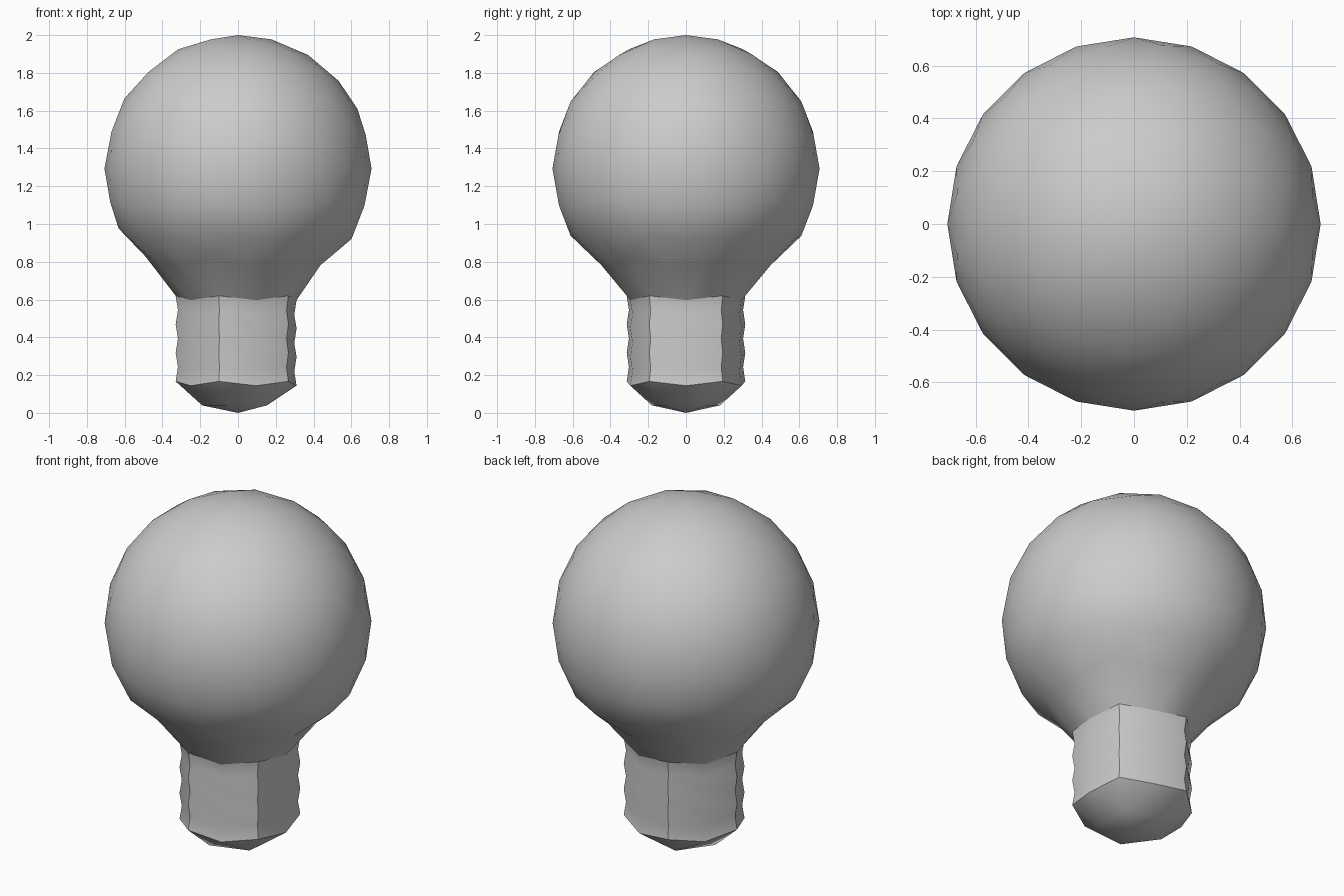
import bpy, bmesh
from math import cos, sin, radians, pi

if "Cube" in bpy.data.objects:
    bpy.data.objects.remove(bpy.data.objects["Cube"])

RADIUS = 0.707
CENTRE = 2 - RADIUS
RIDGES = 3                      # thread ridges on the base

grey = bpy.data.materials.new("plain grey")
grey.use_nodes = True
grey.diffuse_color = (0.6, 0.6, 0.6, 1)
grey.node_tree.nodes["Principled BSDF"].inputs["Base Color"].default_value = (0.6, 0.6, 0.6, 1)


def finish(bm, name):
    bmesh.ops.recalc_face_normals(bm, faces=bm.faces)
    mesh = bpy.data.meshes.new(name)
    bm.to_mesh(mesh)
    bm.free()
    mesh.materials.append(grey)
    obj = bpy.data.objects.new(name, mesh)
    bpy.context.collection.objects.link(obj)
    bpy.ops.object.select_all(action="DESELECT")
    obj.select_set(True)
    bpy.context.view_layer.objects.active = obj
    bpy.ops.object.shade_smooth_by_angle(angle=radians(30))


def neck_z(corner):
    return 0.62 if corner else 0.597


def neck_radius(corner):
    return 0.33 if corner else 0.31


# Glass bulb: a sphere whose underside is drawn down into an open neck
bm = bmesh.new()
bmesh.ops.create_icosphere(bm, subdivisions=3, radius=RADIUS)
pole = min(bm.verts, key=lambda v: v.co.z)
rings, seen = [[pole]], {pole}
for step in range(3):
    ring = {e.other_vert(v) for v in rings[-1] for e in v.link_edges} - seen
    seen |= ring
    rings.append(list(ring))
for v in bm.verts:
    v.co.z += CENTRE
for v in rings[3]:
    v.co.x *= 0.92
    v.co.y *= 0.92
for v in rings[2]:
    flat = v.co.xy
    corner = flat.length > 0.48 * RADIUS
    flat = flat.normalized() * neck_radius(corner)
    v.co = (flat.x, flat.y, neck_z(corner))
bmesh.ops.delete(bm, geom=rings[0] + rings[1], context="VERTS")
finish(bm, "glass_bulb")

# Screw base: ten-sided ridged sleeve, with sharper corners on every other side
bm = bmesh.new()
loops = []
for level in range(2 * RIDGES + 1):
    loop = []
    for i in range(10):
        corner = i % 2 == 1
        angle = i * pi / 5
        r = neck_radius(corner) - (0.012 if level % 2 else 0)
        z = neck_z(corner) - 0.453 * level / (2 * RIDGES)
        loop.append(bm.verts.new((r * cos(angle), r * sin(angle), z)))
    loops.append(loop)
for upper, lower in zip(loops, loops[1:]):
    for i in range(10):
        j = (i + 1) % 10
        bm.faces.new((upper[i], upper[j], lower[j], lower[i]))

# Faceted contact cap closing the bottom of the base
rim = loops[-1]
tip = bm.verts.new((0, 0, 0))
inner = []
for k in range(5):
    angle = (2 * k + 1) * pi / 5
    inner.append(bm.verts.new((0.19 * cos(angle), 0.19 * sin(angle), 0.04)))
for k in range(5):
    n = (k + 1) % 5
    before, corner, after = rim[2 * k], rim[2 * k + 1], rim[(2 * k + 2) % 10]
    bm.faces.new((inner[k], before, corner))
    bm.faces.new((inner[k], corner, after))
    bm.faces.new((inner[k], after, inner[n]))
    bm.faces.new((inner[k], inner[n], tip))
finish(bm, "screw_base")
